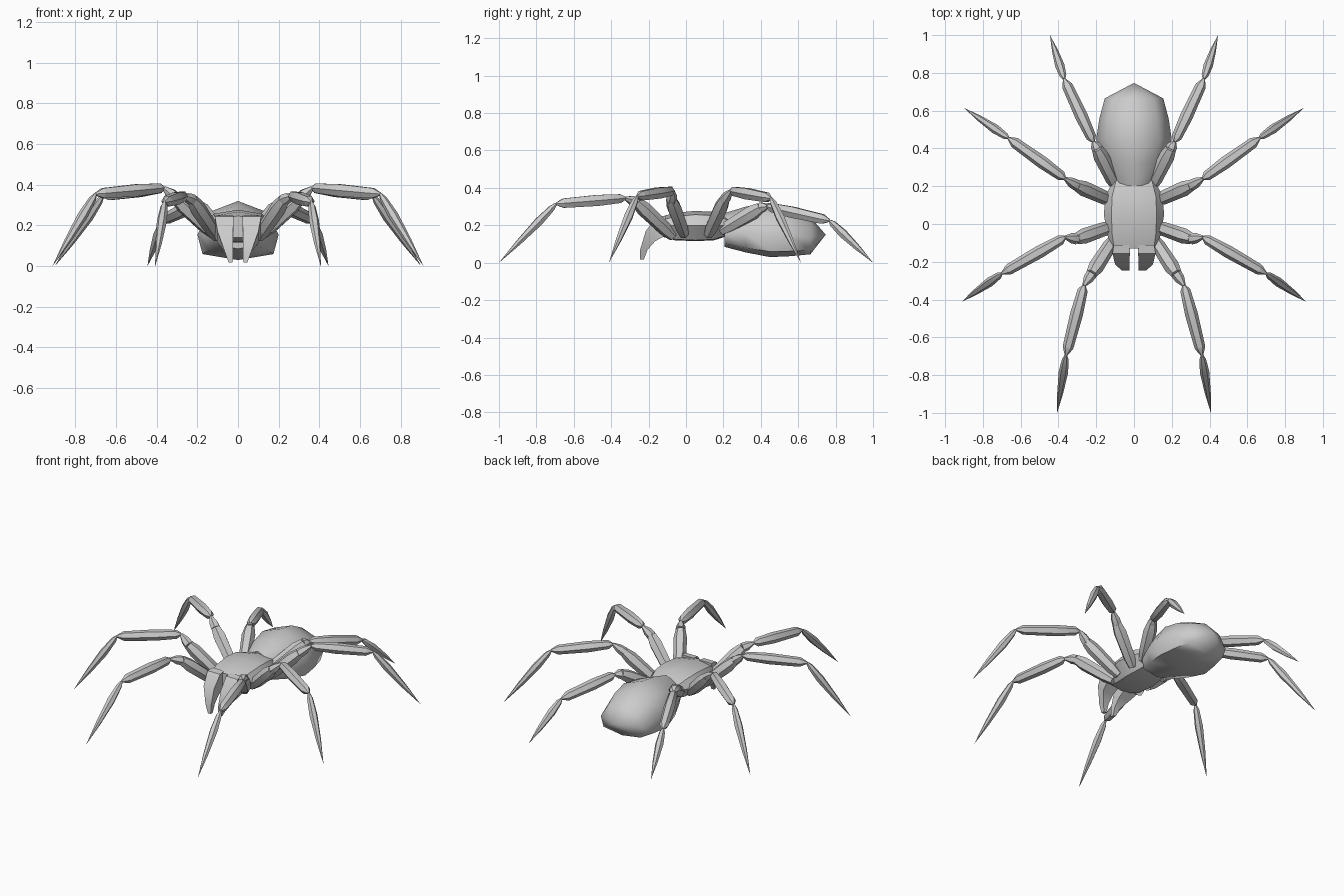
import bpy, bmesh, math
from mathutils import Vector

if "Cube" in bpy.data.objects:
    bpy.data.objects.remove(bpy.data.objects["Cube"])

grey = bpy.data.materials.new("grey")
grey.diffuse_color = (0.6, 0.6, 0.6, 1)
grey.use_nodes = True
grey.node_tree.nodes["Principled BSDF"].inputs["Base Color"].default_value = grey.diffuse_color


def loft(name, rings, angle=30, mirror=False):
    """Skin equal-length rings of points; one-point rings become tips."""
    bm = bmesh.new()
    loops = [[bm.verts.new(p) for p in r] for r in rings]
    for a, b in zip(loops, loops[1:]):
        n = max(len(a), len(b))
        for i in range(n):
            j = (i + 1) % n
            if len(b) == 1:
                bm.faces.new((a[i], a[j], b[0]))
            elif len(a) == 1:
                bm.faces.new((a[0], b[j], b[i]))
            else:
                bm.faces.new((a[i], a[j], b[j], b[i]))
    for end in (loops[0], loops[-1]):
        if len(end) > 2:
            bm.faces.new(end)
    bmesh.ops.recalc_face_normals(bm, faces=bm.faces)
    me = bpy.data.meshes.new(name)
    bm.to_mesh(me)
    bm.free()
    me.materials.append(grey)
    ob = bpy.data.objects.new(name, me)
    bpy.context.collection.objects.link(ob)
    if mirror:
        ob.modifiers.new("mirror", 'MIRROR')
    bpy.ops.object.select_all(action='DESELECT')
    ob.select_set(True)
    bpy.context.view_layer.objects.active = ob
    bpy.ops.object.shade_smooth_by_angle(angle=math.radians(angle))
    return ob


def limb(name, a, b, profile, sides=6):
    """Faceted tube from a to b; profile holds (fraction, radius)."""
    a, b = Vector(a), Vector(b)
    d = (b - a).normalized()
    u = d.cross(Vector((0, 0, 1))).normalized()
    v = u.cross(d)
    rings = []
    for t, r in profile:
        c = a.lerp(b, t)
        if r == 0:
            rings.append([c])
        else:
            rings.append([c + r * (u * math.cos(k) + v * math.sin(k))
                          for k in (math.tau * i / sides for i in range(sides))])
    return loft(name, rings, 30, True)


# Legs: hip, thigh end, knee, ankle, toe
legs = {
    "front": [(.10, -.07, .14), (.225, -.265, .325), (.265, -.325, .345),
              (.36, -.695, .315), (.407, -1.0, .0)],
    "front_middle": [(.11, -.01, .15), (.305, -.078, .335), (.365, -.07, .385),
                     (.70, -.262, .355), (.912, -.412, .0)],
    "rear_middle": [(.11, .12, .15), (.305, .205, .335), (.365, .24, .385),
                    (.665, .455, .345), (.90, .615, .0)],
    "rear": [(.09, .19, .17), (.195, .40, .295), (.215, .435, .30),
             (.37, .768, .225), (.445, 1.0, .0)],
}
for n, (hip, end, knee, ankle, toe) in legs.items():
    limb(n + "_thigh", hip, end, [(0, .026), (.22, .037), (.8, .041), (1, .03)])
    limb(n + "_knee", end, knee, [(0, .03), (.45, .027), (1, .010)])
    limb(n + "_shin", knee, ankle,
         [(0, .009), (.07, .027), (.4, .034), (.88, .029), (.9, .027), (1, .007)])
    limb(n + "_foot", ankle, toe, [(0, .007), (.07, .018), (.3, .025), (.65, .016), (1, 0)])


# Abdomen: eight-sided rings along y, (y, half width, bottom, top)
def belly(y, w, lo, hi):
    h = hi - lo
    half = [(0, hi), (.68 * w, hi - .18 * h), (w, lo + .43 * h), (.87 * w, lo + .10 * h), (0, lo)]
    right = [(x, y, z) for x, z in half]
    return right + [(-x, y, z) for x, z in half[3:0:-1]]


loft("abdomen", [belly(.205, .11, .085, .265), belly(.32, .165, .055, .30),
                 belly(.45, .20, .03, .32), belly(.56, .183, .035, .30),
                 belly(.665, .155, .045, .245), [(0, .747, .15)]], 62)


# Head and chest: (y, deck half width, flank half width, belly half width, bottom, flank z, top)
def chest(y, t, f, b, lo, mid, hi):
    half = [(0, hi + .012), (t, hi - .008), (f, mid), (b, lo), (0, lo - .005)]
    right = [(x, y, z) for x, z in half]
    return right + [(-x, y, z) for x, z in half[3:0:-1]]


loft("body", [chest(-.13, .105, .115, .075, .145, .20, .235),
              chest(-.06, .115, .14, .09, .125, .20, .255),
              chest(.05, .12, .16, .10, .12, .20, .265),
              chest(.15, .115, .15, .09, .125, .20, .26),
              chest(.23, .095, .11, .06, .15, .20, .235)], 25)


# Fangs: (centre x, half width, front point, back point), points are (y, z)
def fang(cx, w, front, back):
    return [(cx - w, *front), (cx + w, *front), (cx + w, *back), (cx - w, *back)]


loft("fang", [fang(.065, .042, (-.11, .25), (-.11, .15)),
              fang(.068, .046, (-.155, .245), (-.12, .14)),
              fang(.062, .038, (-.215, .17), (-.165, .115)),
              fang(.045, .020, (-.245, .07), (-.205, .07)),
              fang(.036, .010, (-.247, .018), (-.225, .018))], 30, True)
